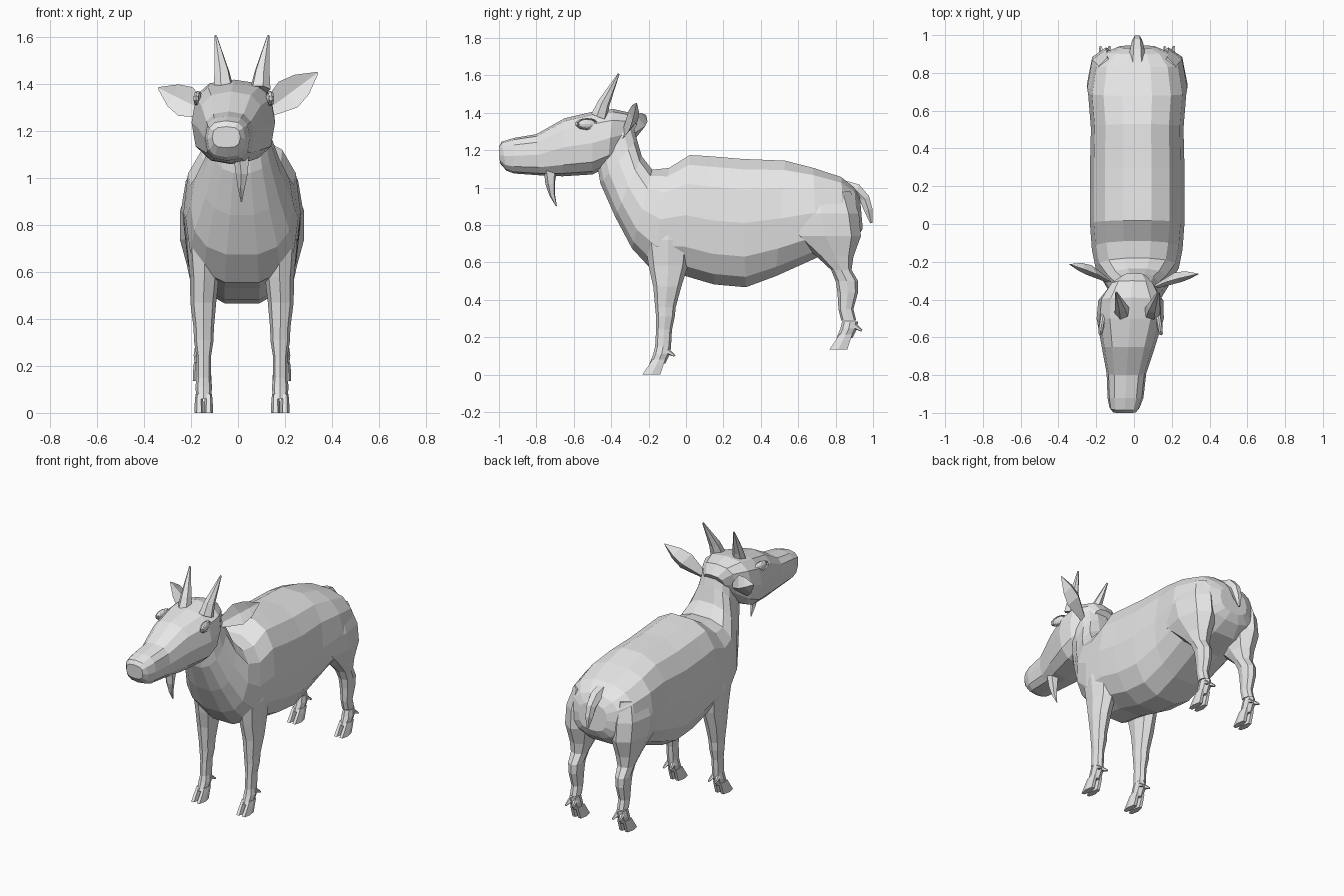
import bpy
import bmesh
import math
from mathutils import Vector

old = bpy.data.objects.get("Cube")
if old:
    bpy.data.objects.remove(old, do_unlink=True)

MID = 0.017  # symmetry line of the body and legs

grey = bpy.data.materials.new("light grey")
grey.use_nodes = True
colour = (0.8, 0.8, 0.8, 1)
grey.diffuse_color = colour
grey.node_tree.nodes["Principled BSDF"].inputs["Base Color"].default_value = colour


def loft(name, rings):
    """Skin a list of equal-length point rings and cap both ends."""
    bm = bmesh.new()
    rows = [[bm.verts.new(p) for p in ring] for ring in rings]
    count = len(rows[0])
    for a, b in zip(rows, rows[1:]):
        for i in range(count):
            j = (i + 1) % count
            bm.faces.new((a[i], a[j], b[j], b[i]))
    bm.faces.new(rows[0])
    bm.faces.new(rows[-1])
    bmesh.ops.recalc_face_normals(bm, faces=bm.faces)
    mesh = bpy.data.meshes.new(name)
    bm.to_mesh(mesh)
    bm.free()
    mesh.materials.append(grey)
    obj = bpy.data.objects.new(name, mesh)
    bpy.context.collection.objects.link(obj)
    return obj


def section(y1, z1, y2, z2, width, x, sides=8, power=1.0):
    """Rounded section spanning two side-view points, with a half width in x."""
    a, b = Vector((x, y1, z1)), Vector((x, y2, z2))
    mid, half = (a + b) / 2, (a - b) / 2
    ring = []
    for i in range(sides):
        t = math.tau * i / sides
        c, s = math.cos(t), math.sin(t)
        c = math.copysign(abs(c) ** power, c)
        s = math.copysign(abs(s) ** power, s)
        ring.append(mid + half * s + Vector((c * width, 0, 0)))
    return ring


def tube(name, points, sides=6):
    """Tapered limb through (x, y, z, radius) points."""
    rings = []
    for i, (x, y, z, r) in enumerate(points):
        p, n = points[max(i - 1, 0)], points[min(i + 1, len(points) - 1)]
        way = Vector(n[:3]) - Vector(p[:3])
        turn = way.to_track_quat("Z", "Y")
        rings.append([Vector((x, y, z)) + turn @ Vector(
            (r * math.cos(math.tau * k / sides), r * math.sin(math.tau * k / sides), 0))
            for k in range(sides)])
    return loft(name, rings)


# Body and neck: back point, belly point, half width
body = [
    (.93, .95, .945, .78, .10), (.90, 1.0, .92, .73, .17),
    (.83, 1.06, .85, .67, .235), (.68, 1.11, .70, .62, .26),
    (.53, 1.15, .48, .52, .245), (.30, 1.16, .32, .46, .25),
    (.12, 1.175, .15, .475, .25), (.02, 1.18, -.02, .525, .25),
    (-.09, 1.11, -.18, .55, .24), (-.18, 1.10, -.29, .67, .22),
    (-.235, 1.17, -.38, .84, .17), (-.26, 1.26, -.46, 1.02, .125),
    (-.29, 1.36, -.48, 1.14, .105)]
loft("body_and_neck", [section(*r, MID, 14, .8) for r in body])

# Head: top point, jaw point, half width, centre x
head = [
    (-1.0, 1.22, -.995, 1.13, .06, -.05), (-.985, 1.245, -.96, 1.09, .08, -.05),
    (-.92, 1.265, -.92, 1.075, .095, -.045), (-.80, 1.285, -.78, 1.065, .105, -.04),
    (-.65, 1.37, -.66, 1.06, .14, -.03), (-.50, 1.405, -.50, 1.07, .178, -.02),
    (-.39, 1.42, -.42, 1.11, .172, -.017), (-.30, 1.40, -.36, 1.17, .12, -.01),
    (-.26, 1.34, -.33, 1.22, .07, 0)]
loft("head", [section(*r, 12, .72) for r in head])

# Beard
tube("beard", [(.017, -.725, 1.09, .036), (.017, -.725, 1.02, .027),
               (.015, -.715, .96, .016), (.015, -.693, .90, .003)], 5)

# Tail
tube("tail", [(MID, .84, 1.0, .045), (MID, .91, .985, .04), (MID, .955, .94, .032),
              (MID, .975, .88, .026), (MID, .99, .81, .007)])

# Legs: front edge y, back edge y, height, half width, offset from the middle
front_leg = [(-.22, .03, .90, .07, .15), (-.22, .03, .72, .075, .16),
             (-.20, .01, .58, .062, .16), (-.175, -.025, .47, .055, .165),
             (-.165, -.055, .36, .043, .163), (-.16, -.06, .31, .042, .163),
             (-.16, -.075, .24, .031, .163), (-.165, -.08, .15, .03, .163)]
hind_leg = [(.56, .88, .98, .06, .16), (.51, .925, .86, .10, .165),
            (.56, .935, .74, .10, .165), (.70, .895, .63, .07, .165),
            (.775, .885, .56, .052, .168), (.80, .92, .50, .044, .17),
            (.81, .92, .44, .04, .17), (.815, .895, .35, .031, .17),
            (.83, .91, .29, .031, .17)]


def foot(name, x, y, z):
    """Pastern, two toes and two dewclaws, standing at height z."""
    edges = [(-.165, -.08, .15, .03), (-.175, -.085, .11, .036), (-.195, -.11, .06, .03)]
    loft(name + "_pastern", [section(y + a, z + h, y + b, z + h, w, x) for a, b, h, w in edges])
    for s in (-1, 1):
        toe = [(-.185, -.105, .08, .015), (-.205, -.115, .05, .018), (-.24, -.13, 0, .02)]
        loft(name + "_toe", [section(y + a, z + h, y + b, z + h, w, x + s * .02, 6)
                             for a, b, h, w in toe])
        tube(name + "_dewclaw", [(x + s * .016, y - .10, z + .125, .016),
                                 (x + s * .025, y - .06, z + .10, .006)], 5)


for side, word in ((-1, "right"), (1, "left")):
    for kind, rows, dy, dz in (("front", front_leg, 0, 0), ("hind", hind_leg, 1.0, .135)):
        name = f"{word}_{kind}"
        loft(name + "_leg", [section(a, h, b, h, w, MID + side * off, 8, .9)
                             for a, b, h, w, off in rows])
        foot(name + "_foot", MID + side * rows[-1][4], dy, dz)

    # Horn
    tube(word + "_horn", [(MID + side * .078, -.465, 1.38, .045),
                          (MID + side * .085, -.44, 1.45, .034),
                          (MID + side * .112, -.36, 1.608, .005)])

    # Eye with a raised lid around it
    place = (-.018 + side * .153, -.53, 1.34)
    bpy.ops.mesh.primitive_uv_sphere_add(segments=10, ring_count=6, location=place)
    eye = bpy.context.object
    eye.name = word + "_eye"
    eye.scale = (.016, .05, .025)
    bpy.ops.mesh.primitive_torus_add(major_segments=10, minor_segments=4, major_radius=1,
                                     minor_radius=.15, location=place,
                                     rotation=(0, math.pi / 2, 0))
    lid = bpy.context.object
    lid.name = word + "_eyelid"
    lid.scale = (.028, .055, .07)
    for obj in (eye, lid):
        obj.rotation_euler.z = side * .15
        obj.data.materials.append(grey)


def ear(name, root, tip, widths, cup):
    """Cupped leaf: each section has two edges, a hollow front and a rounded back."""
    root, tip = Vector(root), Vector(tip)
    along = tip - root
    across = Vector((-along.z, 0, along.x)).normalized()
    if across.z < 0:
        across.negate()
    rings = []
    for t, w in widths:
        c = root + along * t
        back = Vector((0, cup * w, 0))
        rings.append([c + across * w, c + back * .5, c - across * w, c + back * 1.2])
    loft(name, rings)


leaf = [(0, .025), (.2, .045), (.45, .068), (.7, .052), (1, .004)]
ear("right_ear", (-.13, -.31, 1.28), (-.34, -.215, 1.385), leaf, .6)
ear("left_ear", (.11, -.34, 1.28), (.34, -.265, 1.45), leaf, .6)
